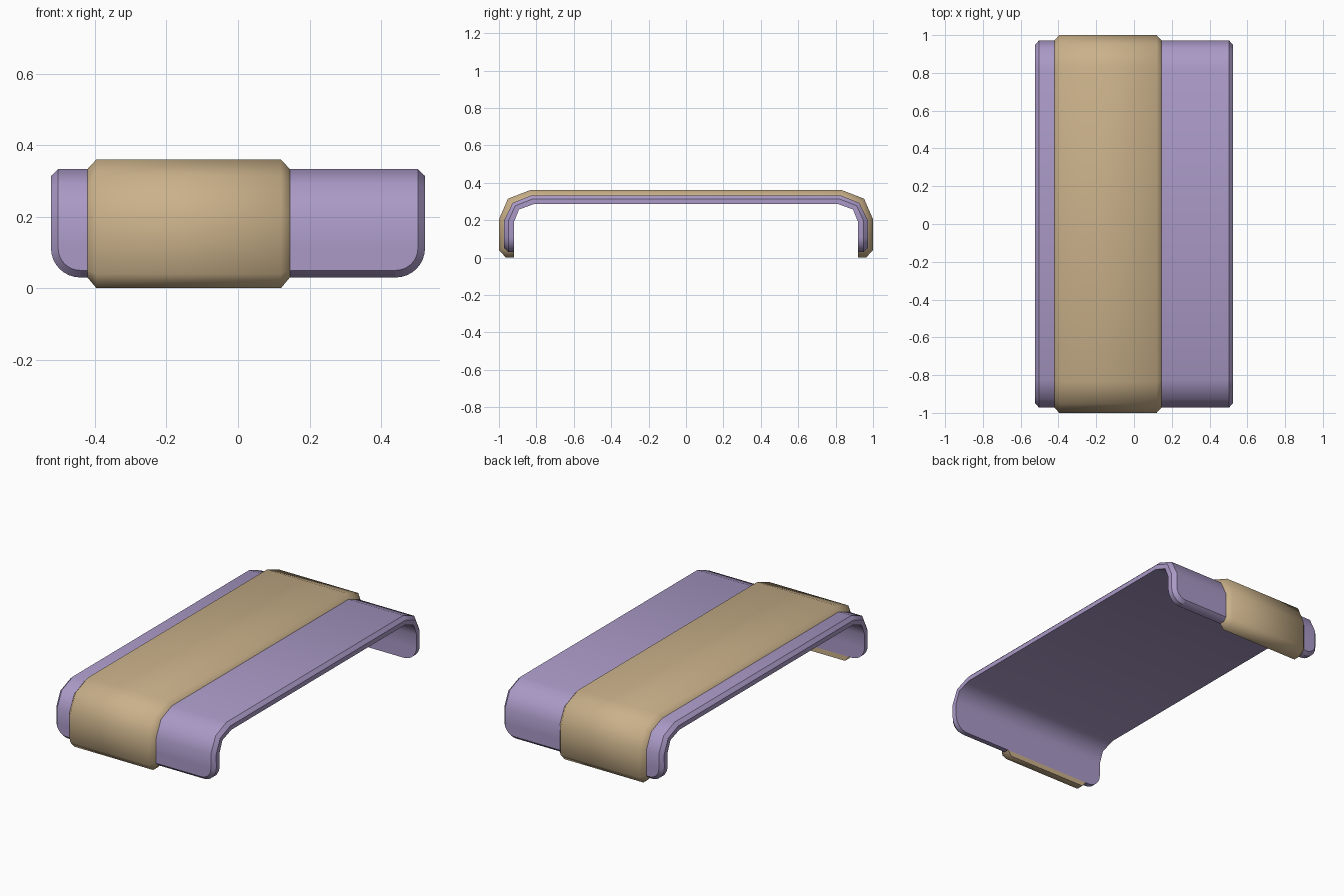
import bpy
import bmesh
import math

cube = bpy.data.objects.get("Cube")
if cube:
    bpy.data.objects.remove(cube, do_unlink=True)


def material(name, rgb):
    mat = bpy.data.materials.new(name)
    mat.use_nodes = True
    mat.diffuse_color = (*rgb, 1)
    bsdf = mat.node_tree.nodes["Principled BSDF"]
    bsdf.inputs["Base Color"].default_value = (*rgb, 1)
    bsdf.inputs["Roughness"].default_value = 0.8
    return mat


def loft(name, half, centre_x, mat, crisp):
    """Skin cross-sections from one hem to the middle, mirrored to the other hem.
    Each section is a list of (half width, y, z) layers from inside to outside."""
    bm = bmesh.new()
    rows = half + [[(w, -y, z) for w, y, z in s] for s in reversed(half)]
    rings = []
    for s in rows:
        right = [bm.verts.new((centre_x + w, y, z)) for w, y, z in s]
        left = [bm.verts.new((centre_x - w, y, z)) for w, y, z in s]
        rings.append(right + left[::-1])
    n = len(rings[0])
    for a, b in zip(rings, rings[1:]):
        for i in range(n):
            j = (i + 1) % n
            bm.faces.new((a[i], a[j], b[j], b[i]))
    # Close both hems layer by layer
    for ring in (rings[0], rings[-1]):
        for i in range(n // 2 - 1):
            bm.faces.new((ring[i], ring[i + 1], ring[n - 2 - i], ring[n - 1 - i]))
    bmesh.ops.recalc_face_normals(bm, faces=bm.faces)
    for f in bm.faces:
        f.smooth = True
    for e in bm.edges:
        e.smooth = e.calc_face_angle(0) < math.radians(55)
    if crisp:
        # Keep the bevelled border sharp against the broad surfaces
        for a, b in zip(rings, rings[1:]):
            for u, v in zip(a, b):
                bm.edges.get((u, v)).smooth = False
        for ring in (rings[0], rings[-1]):
            for i in range(n):
                bm.edges.get((ring[i], ring[(i + 1) % n])).smooth = False
    mesh = bpy.data.meshes.new(name)
    bm.to_mesh(mesh)
    bm.free()
    mesh.materials.append(mat)
    obj = bpy.data.objects.new(name, mesh)
    bpy.context.collection.objects.link(obj)
    return obj


purple = material("soft purple", (0.40, 0.32, 0.565))
tan = material("warm tan", (0.59, 0.44, 0.254))

# Blanket: rounded hem corners, then the bend over the edge
WIDTH, RADIUS, BEVEL, HEM = 0.523, 0.082, 0.02, 0.03
INNER_Y, MID_Y, OUTER_Y = 0.92, 0.95, 0.972
sections = []
STEPS = 8
for k in range(STEPS + 1):
    a = math.pi / 2 * (1 - k / STEPS)

    def corner(r, y):
        return (WIDTH - RADIUS + r * math.cos(a), y, HEM + RADIUS - r * math.sin(a))

    sections.append([corner(RADIUS, INNER_Y), corner(RADIUS, MID_Y),
                     corner(RADIUS - BEVEL, OUTER_Y)])

inner_bend = [(INNER_Y, 0.19), (0.893, 0.257), (0.81, 0.287)]
outer_bend = [(OUTER_Y, 0.20), (0.927, 0.292), (0.825, 0.333)]
for (iy, iz), (oy, oz) in zip(inner_bend, outer_bend):
    mid = (WIDTH, oy + (iy - oy) * 0.42, oz + (iz - oz) * 0.42)
    sections.append([(WIDTH, iy, iz), mid, (WIDTH - BEVEL, oy, oz)])
loft("blanket", sections, 0, purple, True)

# Folded band: a raised strip wrapped over the blanket and under its hems
BAND, BAND_BEVEL = 0.283, 0.025
base = [(INNER_Y, HEM), (MID_Y, HEM), (OUTER_Y, 0.05)] + outer_bend
top = [(INNER_Y, 0), (0.963, 0), (1, 0.04), (1, 0.205), (0.952, 0.315), (0.835, 0.36)]
strip = [[(BAND, *b), (BAND - BAND_BEVEL, *t)] for b, t in zip(base, top)]
loft("blanket_band", strip, -0.138, tan, False)
